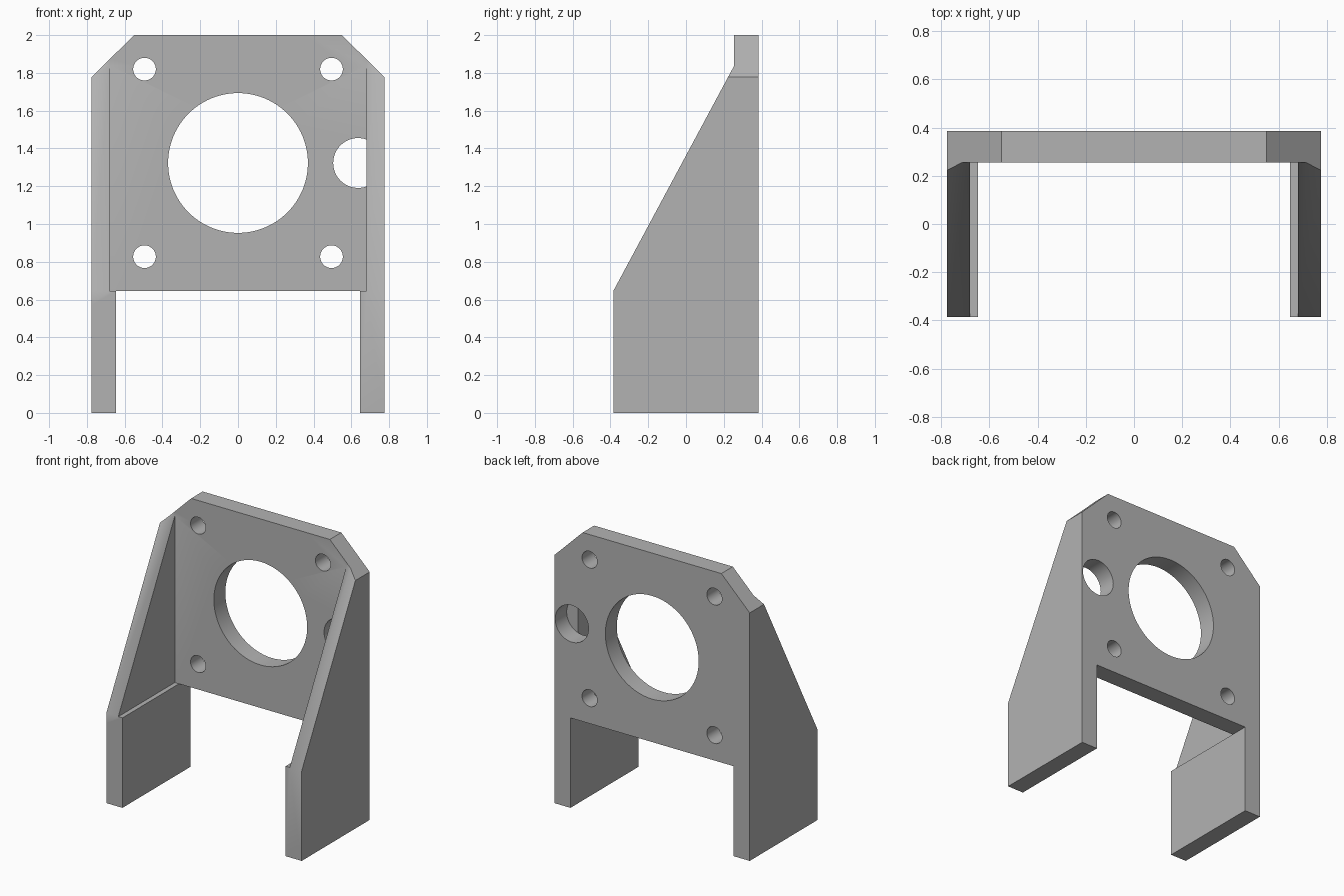
import bpy, bmesh
from math import radians
from mathutils import Matrix, Vector

cube = bpy.data.objects.get("Cube")
if cube:
    bpy.data.objects.remove(cube, do_unlink=True)

HALF_W, HALF_D, HEIGHT = 0.775, 0.385, 2.0
PLATE_Y = 0.255      # front face of the plate
SHELF_Z = 0.645      # underside of the plate, top of the feet
FOOT_X, WALL_X = 0.647, 0.68

grey = bpy.data.materials.new("plain_grey")
grey.use_nodes = True
grey.diffuse_color = (0.45, 0.45, 0.45, 1)
grey.node_tree.nodes["Principled BSDF"].inputs["Base Color"].default_value = (0.45, 0.45, 0.45, 1)


def finish(name, bm):
    bmesh.ops.recalc_face_normals(bm, faces=bm.faces)
    mesh = bpy.data.meshes.new(name)
    bm.to_mesh(mesh)
    bm.free()
    mesh.materials.append(grey)
    obj = bpy.data.objects.new(name, mesh)
    bpy.context.collection.objects.link(obj)
    return obj


def prism(name, outline, axis, start, end):
    """Extrude an outline of (across, z) points along the x or y axis."""
    bm = bmesh.new()
    place = (lambda a, z: (start, a, z)) if axis == "X" else (lambda a, z: (a, start, z))
    face = bm.faces.new([bm.verts.new(place(a, z)) for a, z in outline])
    grown = bmesh.ops.extrude_face_region(bm, geom=[face])["geom"]
    step = Vector((end - start, 0, 0) if axis == "X" else (0, end - start, 0))
    bmesh.ops.translate(bm, vec=step, verts=[v for v in grown if isinstance(v, bmesh.types.BMVert)])
    return finish(name, bm)


def drill(name, axis, across, z, radius, start, end, sides=64):
    """Cylinder cutter running along the x or y axis."""
    bm = bmesh.new()
    bmesh.ops.create_cone(bm, cap_ends=True, segments=sides, radius1=radius, radius2=radius, depth=end - start)
    mid = (start + end) / 2
    if axis == "X":
        spot, turn = (mid, across, z), Matrix.Rotation(radians(90), 4, "Y")
    else:
        spot, turn = (across, mid, z), Matrix.Rotation(radians(90), 4, "X")
    bm.transform(Matrix.Translation(spot) @ turn)
    return finish(name, bm)


def combine(target, tool, operation="DIFFERENCE"):
    mod = target.modifiers.new(tool.name, "BOOLEAN")
    mod.operation, mod.solver, mod.object = operation, "EXACT", tool
    tool.hide_render = True
    bpy.context.view_layer.objects.active = target
    bpy.ops.object.modifier_apply(modifier=mod.name)
    bpy.data.objects.remove(tool, do_unlink=True)


# Front silhouette: clipped top corners and two feet
right_half = [(0.55, HEIGHT), (HALF_W, 1.778), (HALF_W, 0), (FOOT_X, 0), (FOOT_X, SHELF_Z)]
silhouette = right_half + [(-x, z) for x, z in reversed(right_half)]
bracket = prism("motor_bracket", silhouette, "Y", -HALF_D, HALF_D)

# Side silhouette: sloping gussets
side = [(-HALF_D, 0), (HALF_D, 0), (HALF_D, HEIGHT), (PLATE_Y, HEIGHT), (PLATE_Y, 1.838), (-HALF_D, SHELF_Z)]
combine(bracket, prism("side_shape", side, "X", -1, 1), "INTERSECT")

# Pocket between the gussets
pocket = [(-WALL_X, SHELF_Z), (WALL_X, SHELF_Z), (WALL_X, 2.2), (-WALL_X, 2.2)]
combine(bracket, prism("pocket", pocket, "Y", -1, PLATE_Y))

# Large bore, four screw holes and the cable hole, which stops at the gusset
combine(bracket, drill("bore", "Y", 0, 1.323, 0.37, 0, 1, 96))
for x in (-0.495, 0.495):
    for z in (0.827, 1.82):
        combine(bracket, drill("screw_hole", "Y", x, z, 0.06, 0, 1, 48))
combine(bracket, drill("cable_hole", "Y", 0.636, 1.323, 0.132, PLATE_Y, 1))

# Pivot holes through both feet
combine(bracket, drill("pivot_hole", "X", 0, 0.323, 0.09, -1, 1))

bpy.ops.object.select_all(action="DESELECT")
bracket.select_set(True)
bpy.context.view_layer.objects.active = bracket
bpy.ops.object.shade_smooth_by_angle(angle=radians(30))
